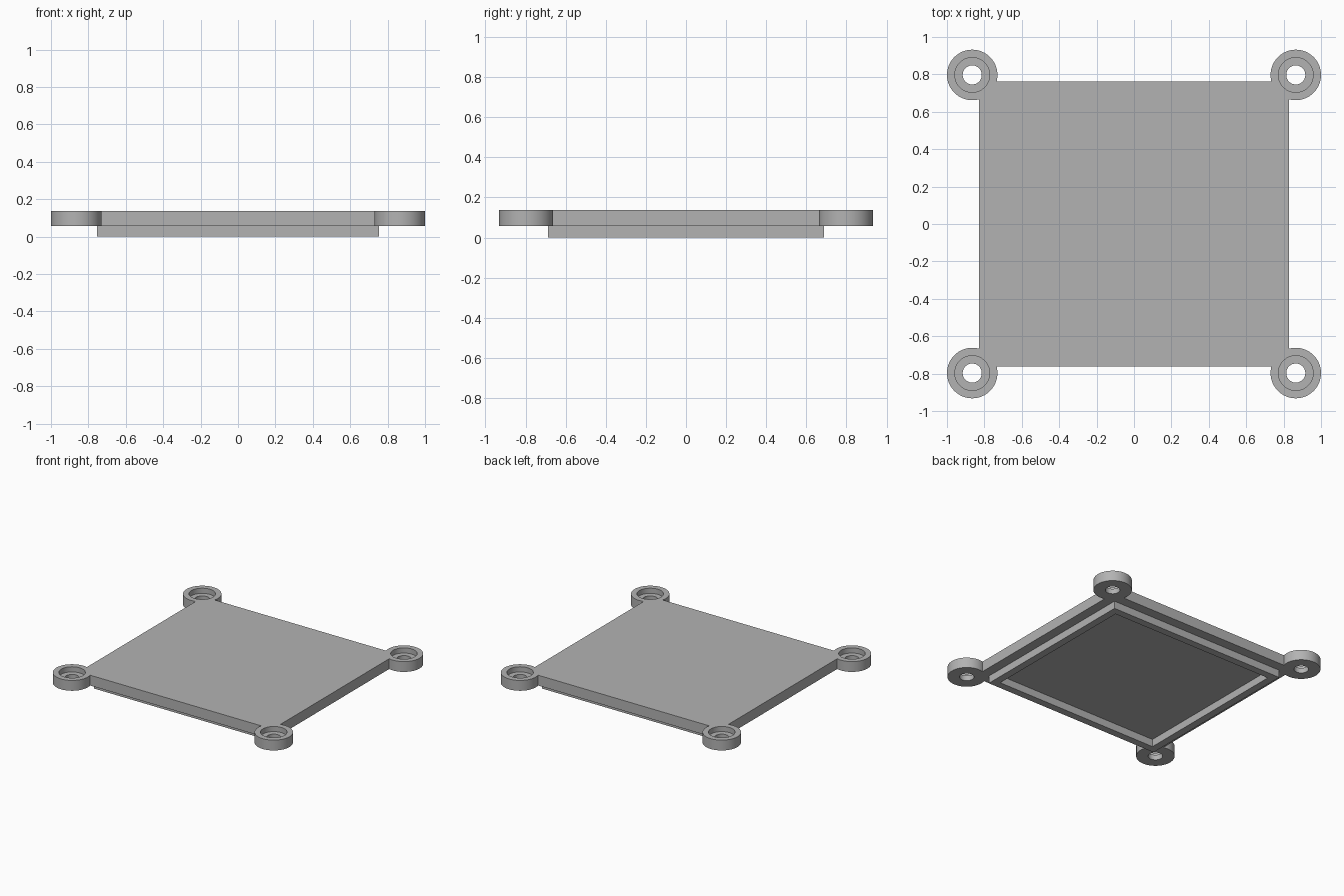
import bpy
import bmesh

if "Cube" in bpy.data.objects:
    bpy.data.objects.remove(bpy.data.objects["Cube"], do_unlink=True)

# Main dimensions
PLATE_X, PLATE_Y = 0.83, 0.763
LIP_X, LIP_Y, LIP_WALL = 0.755, 0.687, 0.057
BOSS_X, BOSS_Y = 0.865, 0.797
Z_LIP, Z_TOP, Z_LEDGE = 0.058, 0.138, 0.098
R_BOSS, R_BORE, R_HOLE = 0.135, 0.093, 0.051

grey = bpy.data.materials.new("plain grey")
grey.use_nodes = True
grey.diffuse_color = (0.45, 0.45, 0.45, 1)
grey.node_tree.nodes["Principled BSDF"].inputs["Base Color"].default_value = (0.45, 0.45, 0.45, 1)


def finish(name, mesh):
    obj = bpy.data.objects.new(name, mesh)
    bpy.context.collection.objects.link(obj)
    mesh.materials.append(grey)
    return obj


def box(name, hx, hy, z0, z1):
    bm = bmesh.new()
    bmesh.ops.create_cube(bm, size=2)
    bmesh.ops.scale(bm, vec=(hx, hy, (z1 - z0) / 2), verts=bm.verts)
    bmesh.ops.translate(bm, vec=(0, 0, (z0 + z1) / 2), verts=bm.verts)
    mesh = bpy.data.meshes.new(name)
    bm.to_mesh(mesh)
    bm.free()
    return finish(name, mesh)


def corner_cylinders(name, radius, z0, z1):
    """One upright cylinder at each of the four corners."""
    bm = bmesh.new()
    for sx in (-1, 1):
        for sy in (-1, 1):
            made = bmesh.ops.create_cone(bm, cap_ends=True, segments=64, radius1=radius,
                                         radius2=radius, depth=z1 - z0)
            bmesh.ops.translate(bm, vec=(sx * BOSS_X, sy * BOSS_Y, (z0 + z1) / 2),
                                verts=made["verts"])
    mesh = bpy.data.meshes.new(name)
    bm.to_mesh(mesh)
    bm.free()
    return finish(name, mesh)


def combine(target, other, operation):
    other.hide_render = True
    mod = target.modifiers.new(other.name, "BOOLEAN")
    mod.operation = operation
    mod.solver = "EXACT"
    mod.object = other
    bpy.context.view_layer.objects.active = target
    bpy.ops.object.modifier_apply(modifier=mod.name)
    bpy.data.objects.remove(other, do_unlink=True)


# Cover plate with a raised locating rim underneath
cover = box("cover_plate", PLATE_X, PLATE_Y, Z_LIP, Z_TOP)
rim = box("locating_rim", LIP_X, LIP_Y, 0, Z_LIP + 0.02)
combine(cover, rim, "UNION")
recess = box("rim_recess", LIP_X - LIP_WALL, LIP_Y - LIP_WALL, -0.1, Z_LIP)
combine(cover, recess, "DIFFERENCE")

# Screw bosses, counterbored from above and drilled through
combine(cover, corner_cylinders("screw_bosses", R_BOSS, Z_LIP, Z_TOP), "UNION")
combine(cover, corner_cylinders("counterbores", R_BORE, Z_LEDGE, Z_TOP + 0.1), "DIFFERENCE")
combine(cover, corner_cylinders("screw_holes", R_HOLE, -0.1, Z_TOP + 0.1), "DIFFERENCE")

# Round walls smooth, edges sharp
bpy.ops.object.select_all(action="DESELECT")
cover.select_set(True)
bpy.context.view_layer.objects.active = cover
bpy.ops.object.shade_smooth_by_angle(angle=0.5)
